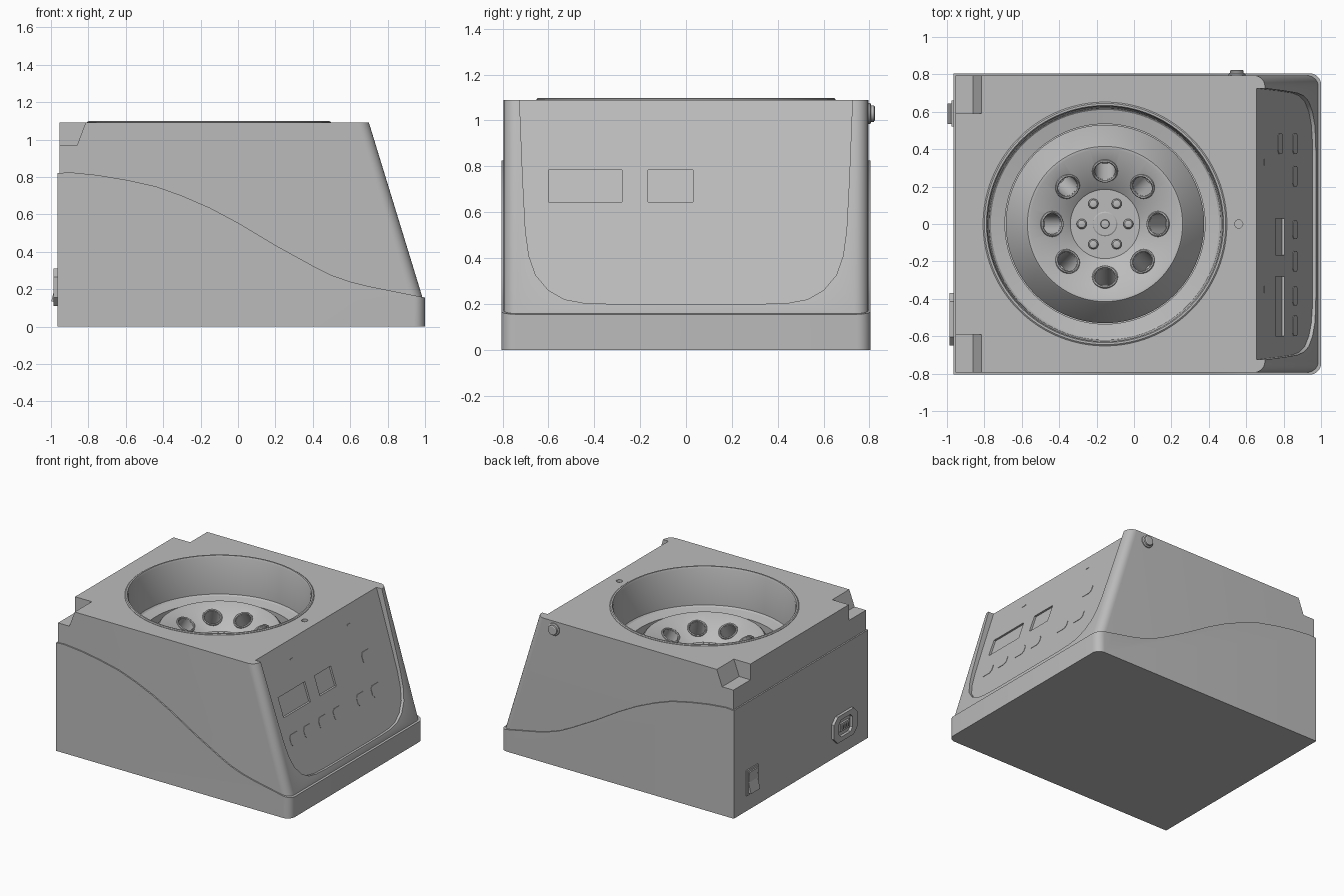
import bpy, bmesh, math
from mathutils import Matrix, Vector

if "Cube" in bpy.data.objects:
    bpy.data.objects.remove(bpy.data.objects["Cube"])

grey = bpy.data.materials.new("casing grey")
grey.use_nodes = True
GREY = (0.5, 0.5, 0.5, 1)
grey.diffuse_color = GREY
grey.node_tree.nodes["Principled BSDF"].inputs["Base Color"].default_value = GREY
CX = -0.155  # bowl axis


def finish(name, bm):
    bmesh.ops.recalc_face_normals(bm, faces=bm.faces)
    mesh = bpy.data.meshes.new(name)
    bm.to_mesh(mesh)
    bm.free()
    mesh.materials.append(grey)
    ob = bpy.data.objects.new(name, mesh)
    bpy.context.collection.objects.link(ob)
    return ob


def extrude(name, pts, near, far, bevel=None, width=0.06):
    """Solid between two mappings of one flat outline."""
    bm = bmesh.new()
    a = [bm.verts.new(near(*p)) for p in pts]
    b = [bm.verts.new(far(*p)) for p in pts]
    bm.faces.new(a)
    bm.faces.new(b[::-1])
    for i in range(len(pts)):
        j = (i + 1) % len(pts)
        bm.faces.new((a[i], b[i], b[j], a[j]))
    if bevel:
        edges = [e for e in bm.edges if bevel(*[v.co for v in e.verts])]
        bmesh.ops.bevel(bm, geom=edges, offset=width, segments=7,
                        profile=0.5, affect='EDGES')
    return finish(name, bm)


def side(name, pts, y0, y1, **kw):
    return extrude(name, pts, lambda x, z: (x, y0, z), lambda x, z: (x, y1, z), **kw)


def panel_x(z):
    return 0.655 + (1.09 - z) * 0.337


def on_panel(name, pts, lo, hi):
    return extrude(name, pts, lambda y, z: (panel_x(z) + lo, y, z),
                   lambda y, z: (panel_x(z) + hi, y, z))


def on_back(name, pts, x0, x1):
    return extrude(name, pts, lambda y, z: (x0, y, z), lambda y, z: (x1, y, z))


def rect(a0, a1, b0, b1, c=0):
    """Rectangle outline, corners clipped by c."""
    if not c:
        return [(a0, b0), (a1, b0), (a1, b1), (a0, b1)]
    return [(a0 + c, b0), (a1 - c, b0), (a1, b0 + c), (a1, b1 - c),
            (a1 - c, b1), (a0 + c, b1), (a0, b1 - c), (a0, b0 + c)]


def rods(name, mats, r, depth, seg=32, r2=None):
    bm = bmesh.new()
    for m in mats:
        bmesh.ops.create_cone(bm, cap_ends=True, segments=seg, radius1=r,
                              radius2=r if r2 is None else r2, depth=depth, matrix=m)
    return finish(name, bm)


def lathe(name, profile, mats, seg=96):
    bm = bmesh.new()
    for m in mats:
        verts = [bm.verts.new(m @ Vector((r, 0, z))) for r, z in profile]
        edges = [bm.edges.new(p) for p in zip(verts, verts[1:])]
        bmesh.ops.spin(bm, geom=verts + edges, cent=m.translation,
                       axis=m.to_3x3() @ Vector((0, 0, 1)),
                       angle=math.tau, steps=seg, use_duplicate=False)
    bmesh.ops.remove_doubles(bm, verts=bm.verts, dist=0.0002)
    return finish(name, bm)


def cut(ob, *cutters, keep=False):
    for c in cutters:
        mod = ob.modifiers.new("cut", 'BOOLEAN')
        mod.operation, mod.solver, mod.object = 'DIFFERENCE', 'EXACT', c
    bpy.context.view_layer.update()
    mesh = bpy.data.meshes.new_from_object(
        ob.evaluated_get(bpy.context.evaluated_depsgraph_get()))
    ob.modifiers.clear()
    ob.data = mesh
    if not keep:
        for c in cutters:
            bpy.data.objects.remove(c)


def smooth(*obs):
    for ob in obs:
        bpy.ops.object.select_all(action='DESELECT')
        ob.select_set(True)
        bpy.context.view_layer.objects.active = ob
        bpy.ops.object.shade_smooth_by_angle(angle=math.radians(32))


at = Matrix.Translation

# Upper casing with sloping front
upper = side("upper_casing", [(-0.955, 0.05), (-0.955, 1.09), (0.70, 1.09),
                              (0.985, 0.16), (0.985, 0.05)], -0.795, 0.795,
             bevel=lambda a, b: a.x > 0.65 and b.x > 0.65 and abs(a.y - b.y) < 0.01
             and max(a.z, b.z) > 0.1 and abs(a.z - b.z) > 0.05)

# Lower shell with a wavy upper edge
wave = [(-0.965, 0.82), (-0.9, 0.825), (-0.75, 0.81), (-0.6, 0.785), (-0.44, 0.75),
        (-0.3, 0.70), (-0.15, 0.635), (0, 0.555), (0.2, 0.435), (0.4, 0.325),
        (0.5, 0.275), (0.6, 0.24), (0.7, 0.215), (0.85, 0.185), (1.0, 0.155)]
lower = side("lower_shell", [(-0.965, 0)] + wave + [(1.0, 0)], -0.805, 0.805,
             bevel=lambda a, b: a.x > 0.99 and b.x > 0.99 and abs(a.z - b.z) > 0.05)

# Bowl well through both shells
well = rods("well_cutter", [at((CX, 0, 1.0))], 0.637, 0.9, 96)
cut(lower, well, keep=True)

# Rear corner notches, panel recess, top pinhole
notch = [(-1.1, 0.97), (-0.86, 0.97), (-0.774, 1.2), (-1.1, 1.2)]
half = [(0.73, 1.2), (0.722, 1.0), (0.712, 0.75), (0.70, 0.52), (0.685, 0.41),
        (0.655, 0.325), (0.60, 0.26), (0.53, 0.22), (0.45, 0.205), (0.33, 0.2)]
outline = half + [(-y, z) for y, z in reversed(half)]
cut(upper, well, side("notch_a", notch, 0.59, 0.9), side("notch_b", notch, -0.9, -0.59),
    on_panel("recess", outline, 0, 0.3),
    rods("pinhole", [at((0.56, 0, 1.09))], 0.022, 0.04, 20))

# Display windows sunk into the panel
cut(upper, on_panel("window_a", rect(-0.6, -0.28, 0.645, 0.785), -0.015, 0.05),
    on_panel("window_b", rect(-0.165, 0.03, 0.645, 0.785), -0.015, 0.05))

# Panel buttons and marks
for i, y in enumerate((-0.545, -0.385, -0.2, -0.03, 0.255, 0.43)):
    w = 0.055 if i in (0, 2, 4, 5) else 0.05
    on_panel(f"button_{i + 1}", rect(y - w, y + w, 0.44, 0.52, 0.018), -0.005, 0.003)
on_panel("start_button", rect(0.375, 0.485, 0.675, 0.755, 0.018), -0.005, 0.003)
for i, y in enumerate((-0.35, 0.33)):
    on_panel(f"panel_mark_{i + 1}", rect(y - 0.018, y + 0.018, 0.967, 0.973), -0.005, 0.003)

# Bowl liner with raised rim
centre = at((CX, 0, 0))
bowl = lathe("bowl", [(0.652, 1.085), (0.652, 1.093), (0.645, 1.098), (0.634, 1.098),
                      (0.628, 1.085), (0.62, 0.81), (0.61, 0.80), (0.535, 0.785),
                      (0.535, 0.6), (0, 0.6)], [centre])

# Rotor: conical body with a dished top and tilted tube holes
rotor = lathe("rotor", [(0, 0.6), (0.53, 0.6), (0.53, 0.69), (0.425, 0.845),
                        (0.415, 0.855), (0.40, 0.855), (0.19, 0.735),
                        (0.185, 0.73), (0, 0.73)], [centre])
tilt = [centre @ Matrix.Rotation(math.radians(45 * k), 4, 'Z') @ at((0.285, 0, 0.789))
        @ Matrix.Rotation(math.radians(-29.7), 4, 'Y') for k in range(8)]
cut(rotor, rods("tube_cutter", [m @ at((0, 0, -0.04)) for m in tilt], 0.054, 0.26, 32))
lips = lathe("tube_lips", [(0.07, -0.005), (0.068, 0.009), (0.062, 0.013),
                           (0.056, 0.009), (0.054, -0.005)], tilt, 32)

# Hub bolts and centre nut
ring = [centre @ Matrix.Rotation(math.radians(60 * k), 4, 'Z') @ at((0.125, 0, 0.73))
        for k in range(6)]
bolts = lathe("hub_bolts", [(0.027, 0), (0.027, 0.012), (0.02, 0.022), (0, 0.027)], ring, 20)
hub = lathe("hub_cap", [(0.066, 0.725), (0.066, 0.738), (0.06, 0.742), (0.024, 0.742),
                        (0.022, 0.757), (0, 0.76)], [centre], 40)

# Side lock knob
lie = Matrix.Rotation(math.radians(-90), 4, 'X')
knob = lathe("lock_knob", [(0.046, -0.02), (0.046, 0.008), (0.04, 0.012), (0.036, 0.012),
                           (0.036, 0.024), (0.03, 0.028), (0, 0.028)],
             [at((0.55, 0.795, 1.03)) @ lie], 32)

# Rear power inlet
inlet = on_back("power_inlet", rect(-0.65, -0.37, 0.11, 0.31, 0.045), -0.986, -0.955)
cut(inlet, on_back("inlet_cutter", rect(-0.59, -0.43, 0.145, 0.275, 0.025), -1.1, -0.96))
on_back("inlet_core", rect(-0.565, -0.455, 0.18, 0.24), -0.98, -0.955)
for i, y in enumerate((-0.54, -0.51, -0.48)):
    on_back(f"inlet_pin_{i + 1}", rect(y - 0.006, y + 0.006, 0.195, 0.225), -0.986, -0.97)

# Rear rocker switch
on_back("switch_frame", rect(0.52, 0.66, 0.12, 0.31), -0.975, -0.955)
side("switch_rocker", [(-0.96, 0.135), (-0.998, 0.135), (-0.978, 0.215),
                       (-0.985, 0.295), (-0.96, 0.295)], 0.535, 0.645)

smooth(upper, lower, bowl, rotor, lips, bolts, hub, knob)
